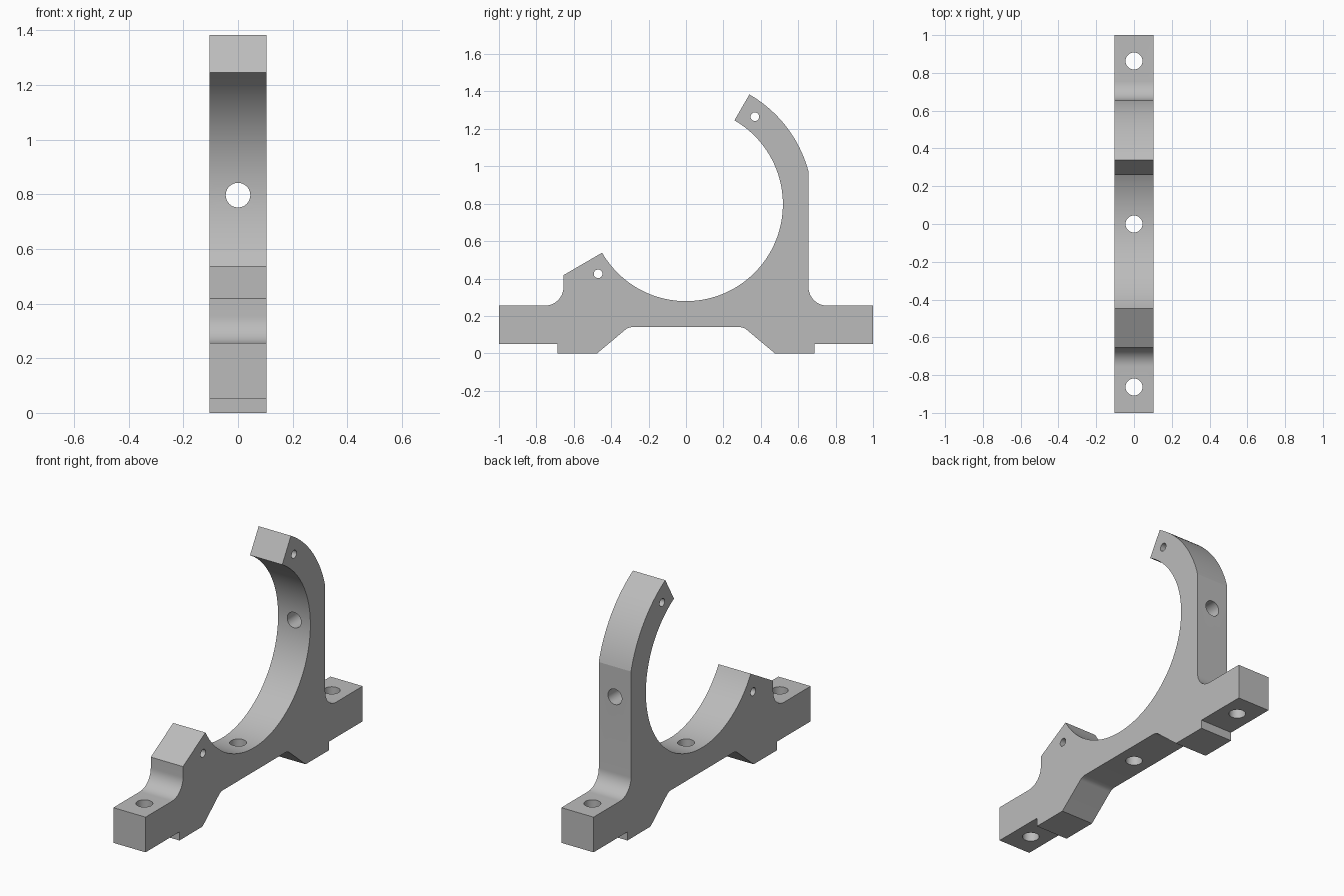
import bpy, bmesh, math
from mathutils import Vector

cube = bpy.data.objects.get("Cube")
if cube:
    bpy.data.objects.remove(cube, do_unlink=True)

HALF_W = 0.104                      # half thickness along x
RING_Z, R_IN, R_OUT = 0.797, 0.518, 0.678
WALL_Y = 0.655                      # upright faces of both arms
BASE_TOP, ARCH_Z, FOOT_Z = 0.255, 0.14, 0.05

grey = bpy.data.materials.new("machined grey")
grey.use_nodes = True
colour = (0.5, 0.5, 0.5, 1)
grey.diffuse_color = colour
grey.node_tree.nodes["Principled BSDF"].inputs["Base Color"].default_value = colour


def arc(y, z, r, start, end, steps):
    """Points on an arc in the YZ plane, angles in degrees."""
    angles = [math.radians(start + (end - start) * i / steps) for i in range(steps + 1)]
    return [(y + r * math.cos(a), z + r * math.sin(a)) for a in angles]


def mirrored(points):
    return [(-y, z) for y, z in reversed(points)]


def extrude_profile(name, points):
    bm = bmesh.new()
    face = bm.faces.new([bm.verts.new((-HALF_W, y, z)) for y, z in points])
    new = bmesh.ops.extrude_face_region(bm, geom=[face])["geom"]
    moved = [v for v in new if isinstance(v, bmesh.types.BMVert)]
    bmesh.ops.translate(bm, verts=moved, vec=(2 * HALF_W, 0, 0))
    bmesh.ops.recalc_face_normals(bm, faces=bm.faces)
    mesh = bpy.data.meshes.new(name)
    bm.to_mesh(mesh)
    bm.free()
    mesh.materials.append(grey)
    obj = bpy.data.objects.new(name, mesh)
    bpy.context.collection.objects.link(obj)
    return obj


def drill(target, centre, axis, radius, depth):
    """Cut a round hole through the target."""
    rotation = Vector(axis).to_track_quat('Z', 'Y').to_euler()
    bpy.ops.mesh.primitive_cylinder_add(vertices=48, radius=radius, depth=depth,
                                        location=centre, rotation=rotation)
    cutter = bpy.context.object
    cutter.name = "hole_cutter"
    cutter.hide_render = True
    cutter.data.materials.append(grey)
    mod = target.modifiers.new("hole", 'BOOLEAN')
    mod.operation = 'DIFFERENCE'
    mod.solver = 'EXACT'
    mod.object = cutter
    bpy.context.view_layer.objects.active = target
    bpy.ops.object.modifier_apply(modifier=mod.name)
    bpy.data.objects.remove(cutter, do_unlink=True)


# Underside of one foot: rounded arch shoulder, sloped pad, raised toe
slope, bend = 40, 0.06
shoulder_y = 0.308 - bend * math.tan(math.radians(slope / 2))
foot = arc(shoulder_y, ARCH_Z - bend, bend, 90, 90 - slope, 8)
foot += [(0.475, 0), (0.688, 0), (0.688, FOOT_Z), (1, FOOT_Z), (1, BASE_TOP)]

# Fillet between base and upright wall
fillet = arc(WALL_Y + 0.1, BASE_TOP + 0.1, 0.1, 270, 180, 14)

# Whole outline, counter-clockwise from the left shoulder of the arch
outer_start = math.degrees(math.acos(WALL_Y / R_OUT))
profile = mirrored(foot) + foot + fillet
profile += arc(0, RING_Z, R_OUT, outer_start, 60, 24)
profile += arc(0, RING_Z, R_IN, 60, -150, 96)
profile += [(-WALL_Y, 0.418)] + mirrored(fillet)
bracket = extrude_profile("ring_bracket", profile)

# Vertical bolt holes in the base
for y in (-0.863, 0, 0.863):
    drill(bracket, (0, y, 0.15), (0, 0, 1), 0.045, 0.5)
# Horizontal hole through the tall arm
drill(bracket, (0, 0.6, RING_Z), (0, 1, 0), 0.045, 0.5)
# Pin holes near the two arm ends
for y, z in ((-0.47, 0.425), (0.368, 1.265)):
    drill(bracket, (0, y, z), (1, 0, 0), 0.023, 0.6)

bpy.ops.object.select_all(action='DESELECT')
bracket.select_set(True)
bpy.context.view_layer.objects.active = bracket
bpy.ops.object.shade_smooth_by_angle(angle=math.radians(11))
